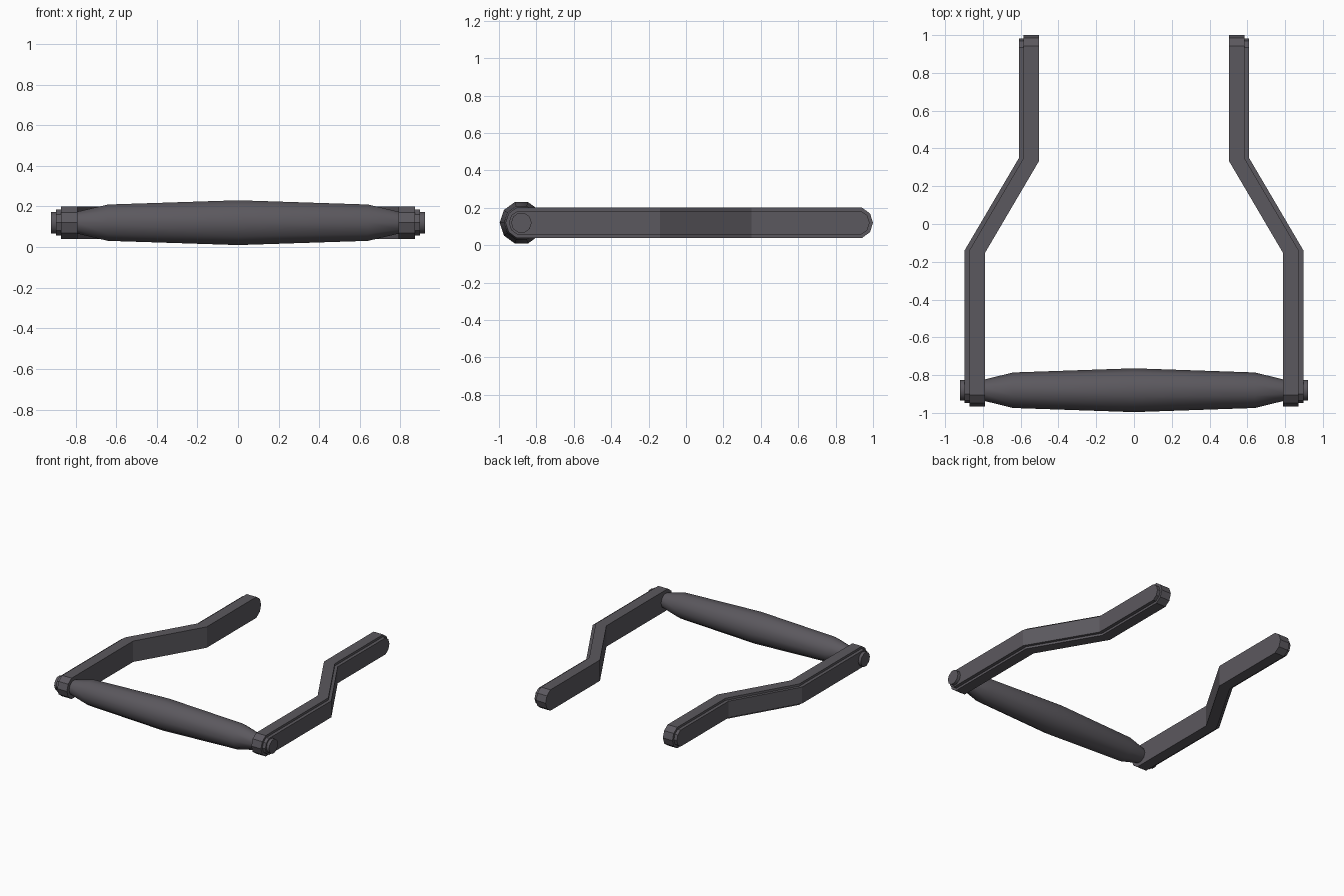
import bpy, bmesh, math

if "Cube" in bpy.data.objects:
    bpy.data.objects.remove(bpy.data.objects["Cube"])

metal = bpy.data.materials.new("dark_grey")
metal.diffuse_color = (0.105, 0.098, 0.112, 1)
metal.use_nodes = True
metal.node_tree.nodes["Principled BSDF"].inputs["Base Color"].default_value = metal.diffuse_color

ZC = 0.12              # height of the axle
Y_AXLE, Y_END = -0.88, 0.915   # centres of the rounded ends
SIDES = 10


def finish(name, bm, smooth=False):
    bmesh.ops.remove_doubles(bm, verts=bm.verts, dist=1e-5)
    bmesh.ops.recalc_face_normals(bm, faces=bm.faces)
    me = bpy.data.meshes.new(name)
    bm.to_mesh(me)
    bm.free()
    me.materials.append(metal)
    ob = bpy.data.objects.new(name, me)
    bpy.context.collection.objects.link(ob)
    if smooth:
        bpy.ops.object.select_all(action='DESELECT')
        ob.select_set(True)
        bpy.context.view_layer.objects.active = ob
        bpy.ops.object.shade_smooth_by_angle(angle=math.radians(40))
    return ob


def lathe(name, profile, smooth=True):
    """Turn (x, radius) points about the axle line."""
    bm = bmesh.new()
    rings = []
    for x, r in profile:
        ring = []
        for i in range(SIDES):
            a = 2 * math.pi * i / SIDES
            ring.append(bm.verts.new((x, Y_AXLE + r * math.cos(a), ZC + r * math.sin(a))))
        rings.append(ring)
    for a, b in zip(rings, rings[1:]):
        for i in range(SIDES):
            j = (i + 1) % SIDES
            bm.faces.new((a[i], a[j], b[j], b[i]))
    bm.faces.new(rings[0])
    bm.faces.new(rings[-1])
    return finish(name, bm, smooth)


def bent_bar(name, side, x0, x1, r):
    """Round-ended bar, bent inwards, between offsets x0 and x1."""
    step = 2 * math.pi / SIDES
    front = [(Y_AXLE - r * math.cos(k * step), r * math.sin(k * step)) for k in range(3)]
    back = [(Y_END + r * math.cos(k * step), r * math.sin(k * step)) for k in (2, 1, 0)]
    h = front[-1][1]
    bm = bmesh.new()
    rows = []
    for x, shift in ((x0, 0), (x1, 0.015)):
        # (y, half height, inward offset)
        stations = ([(y, z, 0) for y, z in front] + [(-0.155 + shift, h, 0)]
                    + [(0.335 + shift, h, 0.288)] + [(y, z, 0.288) for y, z in back])
        rows.append([[bm.verts.new((side * (x - d), y, ZC + s * z)) for s in (-1, 1)]
                     for y, z, d in stations])
    a, b = rows
    n = len(a)
    for i in range(n - 1):
        for row in rows:                       # inner and outer walls
            if i == 0:
                bm.faces.new((row[0][0], row[1][0], row[1][1]))
            elif i == n - 2:
                bm.faces.new((row[i][0], row[i + 1][0], row[i][1]))
            else:
                bm.faces.new((row[i][0], row[i + 1][0], row[i + 1][1], row[i][1]))
        for s in (0, 1):                       # lower and upper rims
            p, q = (0 if i == 0 else s), (0 if i == n - 2 else s)
            bm.faces.new((a[i][p], a[i + 1][q], b[i + 1][q], b[i][p]))
    loose = [v for v in bm.verts if not v.link_faces]
    bmesh.ops.delete(bm, geom=loose, context='VERTS')
    return finish(name, bm)


# barrel-shaped grip between the arms
lathe("grip", [(-0.795, 0.056), (-0.64, 0.094), (0, 0.116), (0.64, 0.094), (0.795, 0.056)])

# arms with raised outer plates and axle caps
for label, side in (("left", -1), ("right", 1)):
    bent_bar(label + "_arm", side, 0.79, 0.872, 0.085)
    bent_bar(label + "_arm_plate", side, 0.87, 0.897, 0.067)
    lathe(label + "_axle_cap", [(side * 0.88, 0.055), (side * 0.92, 0.055)])
